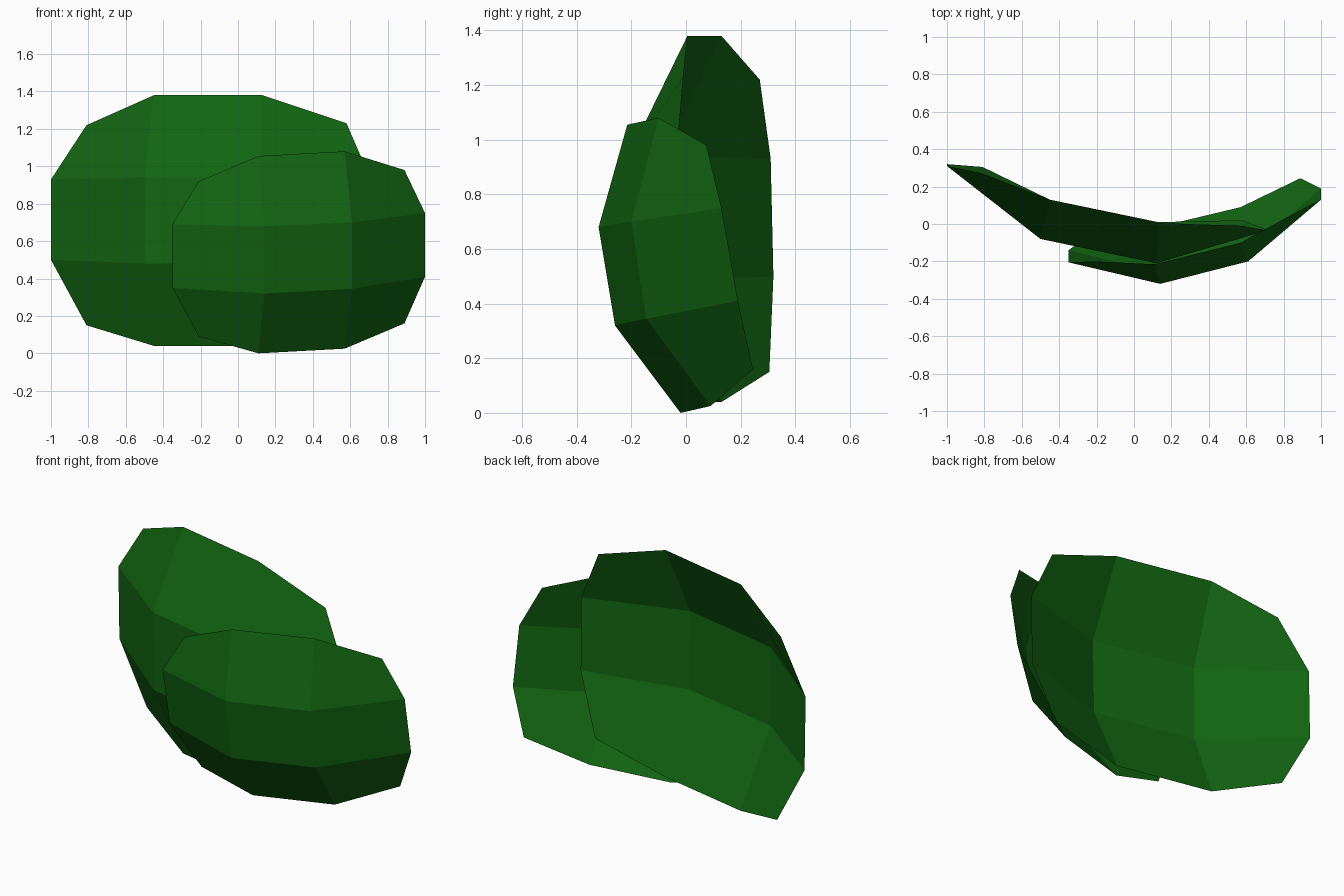
import bpy
import bmesh

default_cube = bpy.data.objects.get("Cube")
if default_cube:
    bpy.data.objects.remove(default_cube, do_unlink=True)


def make_material(name, color):
    material = bpy.data.materials.new(name)
    material.use_nodes = True
    material.diffuse_color = color
    material.node_tree.nodes["Principled BSDF"].inputs["Base Color"].default_value = color
    return material


def leaf_sheet(name, rim_x, middle_x, heights, depths, material):
    """Open, cupped sheet: rows run from top to bottom, columns from -x to +x."""
    bm = bmesh.new()
    columns_x = (rim_x, middle_x, middle_x, rim_x)  # rim rows are narrower
    rows = [[bm.verts.new((x, y, z)) for x, y, z in zip(xs, ys, zs)]
            for xs, ys, zs in zip(columns_x, depths, heights)]

    # Join neighbouring rows with quads that face the front
    for upper, lower in zip(rows, rows[1:]):
        for col in range(len(upper) - 1):
            bm.faces.new((lower[col], lower[col + 1], upper[col + 1], upper[col]))

    mesh = bpy.data.meshes.new(name)
    bm.to_mesh(mesh)
    bm.free()
    mesh.materials.append(material)
    sheet = bpy.data.objects.new(name, mesh)
    bpy.context.collection.objects.link(sheet)
    return sheet


leaf_green = make_material("leaf green", (0.006, 0.13, 0.006, 1))

# Large leaf standing at the back
leaf_sheet(
    "back_leaf",
    rim_x=(-.81, -.45, .13, .58),
    middle_x=(-1, -.5, .12, .71),
    heights=((1.22, 1.38, 1.38, 1.23),
             (.93, .94, .94, .93),
             (.5, .48, .48, .5),
             (.15, .04, .04, .15)),
    depths=((.27, .13, .005, -.01),
            (.31, -.08, -.21, -.035),
            (.32, -.075, -.2, -.03),
            (.305, .13, .01, .02)),
    material=leaf_green,
)

# Smaller leaf leaning forward in front of it
leaf_sheet(
    "front_leaf",
    rim_x=(-.21, .11, .57, .89),
    middle_x=(-.35, .14, .61, 1),
    heights=((.92, 1.055, 1.08, .98),
             (.69, .68, .7, .75),
             (.35, .32, .345, .41),
             (.09, 0, .025, .16)),
    depths=((-.2, -.215, -.1, .075),
            (-.205, -.32, -.2, .13),
            (-.14, -.26, -.145, .19),
            (-.04, -.02, .09, .245)),
    material=leaf_green,
)
